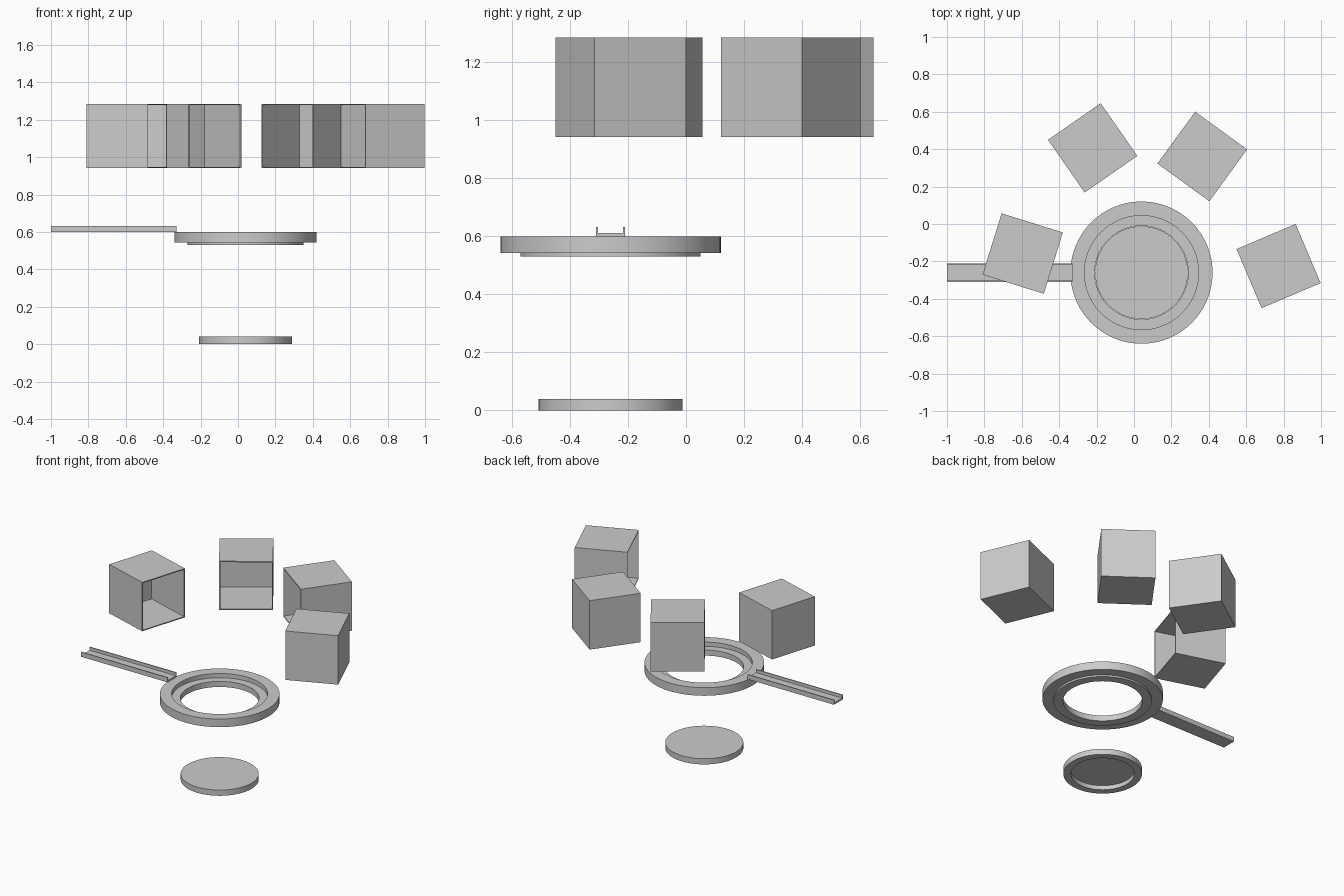
import bpy, bmesh
from math import radians, sin, cos, pi

if "Cube" in bpy.data.objects:
    bpy.data.objects.remove(bpy.data.objects["Cube"])

CENTRE = (0.04, -0.26)
SEGMENTS = 96


def finish(name, bm, smooth=False):
    bmesh.ops.remove_doubles(bm, verts=bm.verts, dist=1e-5)
    bmesh.ops.recalc_face_normals(bm, faces=bm.faces)
    mesh = bpy.data.meshes.new(name)
    bm.to_mesh(mesh)
    bm.free()
    ob = bpy.data.objects.new(name, mesh)
    bpy.context.collection.objects.link(ob)
    if smooth:
        bpy.ops.object.select_all(action='DESELECT')
        ob.select_set(True)
        bpy.context.view_layer.objects.active = ob
        bpy.ops.object.shade_smooth_by_angle(angle=radians(30))
    return ob


def lathe(name, profile, closed):
    """Revolve (radius, z) points around the vertical axis."""
    bm = bmesh.new()
    verts = [bm.verts.new((r, 0, z)) for r, z in profile]
    count = len(verts) if closed else len(verts) - 1
    edges = [bm.edges.new((verts[i], verts[(i + 1) % len(verts)])) for i in range(count)]
    bmesh.ops.spin(bm, geom=verts + edges, cent=(0, 0, 0), axis=(0, 0, 1),
                   angle=2 * pi, steps=SEGMENTS, use_merge=True)
    ob = finish(name, bm, True)
    ob.location = (*CENTRE, 0)
    return ob


def extrude(name, outline, axis_map, vector):
    """Extrude a 2D outline placed in space by axis_map."""
    bm = bmesh.new()
    face = bm.faces.new([bm.verts.new(axis_map(a, b)) for a, b in outline])
    new = bmesh.ops.extrude_face_region(bm, geom=[face], use_keep_orig=True)
    bmesh.ops.translate(bm, vec=vector,
                        verts=[v for v in new['geom'] if isinstance(v, bmesh.types.BMVert)])
    return finish(name, bm)


def open_box(name, x, y, angle, side=0.343, height=0.343, wall=0.007):
    """Hollow box with its local +x face open."""
    bm = bmesh.new()
    bmesh.ops.create_cube(bm, size=1)
    bmesh.ops.scale(bm, vec=(side, side, height), verts=bm.verts)
    front = max(bm.faces, key=lambda f: f.calc_center_median().x)
    inner = bmesh.ops.inset_region(bm, faces=[front], thickness=wall, use_even_offset=True)
    bottom = bmesh.ops.extrude_face_region(bm, geom=[front])['geom']
    bmesh.ops.translate(bm, vec=(wall - side, 0, 0),
                        verts=[v for v in bottom if isinstance(v, bmesh.types.BMVert)])
    if front.is_valid:
        bmesh.ops.delete(bm, geom=[front], context='FACES_ONLY')
    ob = finish(name, bm)
    ob.location = (x, y, 1.113)
    ob.rotation_euler.z = radians(angle)
    return ob


# Base disc, hollowed from below
lathe("base_disc", [(0, 0.04), (0.248, 0.04), (0.248, 0), (0.2, 0), (0.2, 0.03), (0, 0.03)], False)

# Stepped ring with inner ledge and lower lip
lathe("stepped_ring", [(0.38, 0.60), (0.38, 0.543), (0.31, 0.543), (0.31, 0.531),
                       (0.25, 0.531), (0.25, 0.57), (0.305, 0.57), (0.305, 0.60)], True)

# U-shaped channel arm
yo, yi = 0.0495, 0.043
channel = [(-yo, 0.60), (yo, 0.60), (yo, 0.633), (yi, 0.633),
           (yi, 0.611), (-yi, 0.611), (-yi, 0.633), (-yo, 0.633)]
extrude("channel_arm", channel, lambda y, z: (-1.0, CENTRE[1] + y, z), (0.67, 0, 0))

# Four open boxes around the ring
for i, (x, y, angle) in enumerate([(-0.595, -0.158, -17.3), (-0.221, 0.407, -55.2),
                                   (0.365, 0.361, -126), (0.773, -0.225, -157)]):
    open_box(f"open_box_{i + 1}", x, y, angle)
